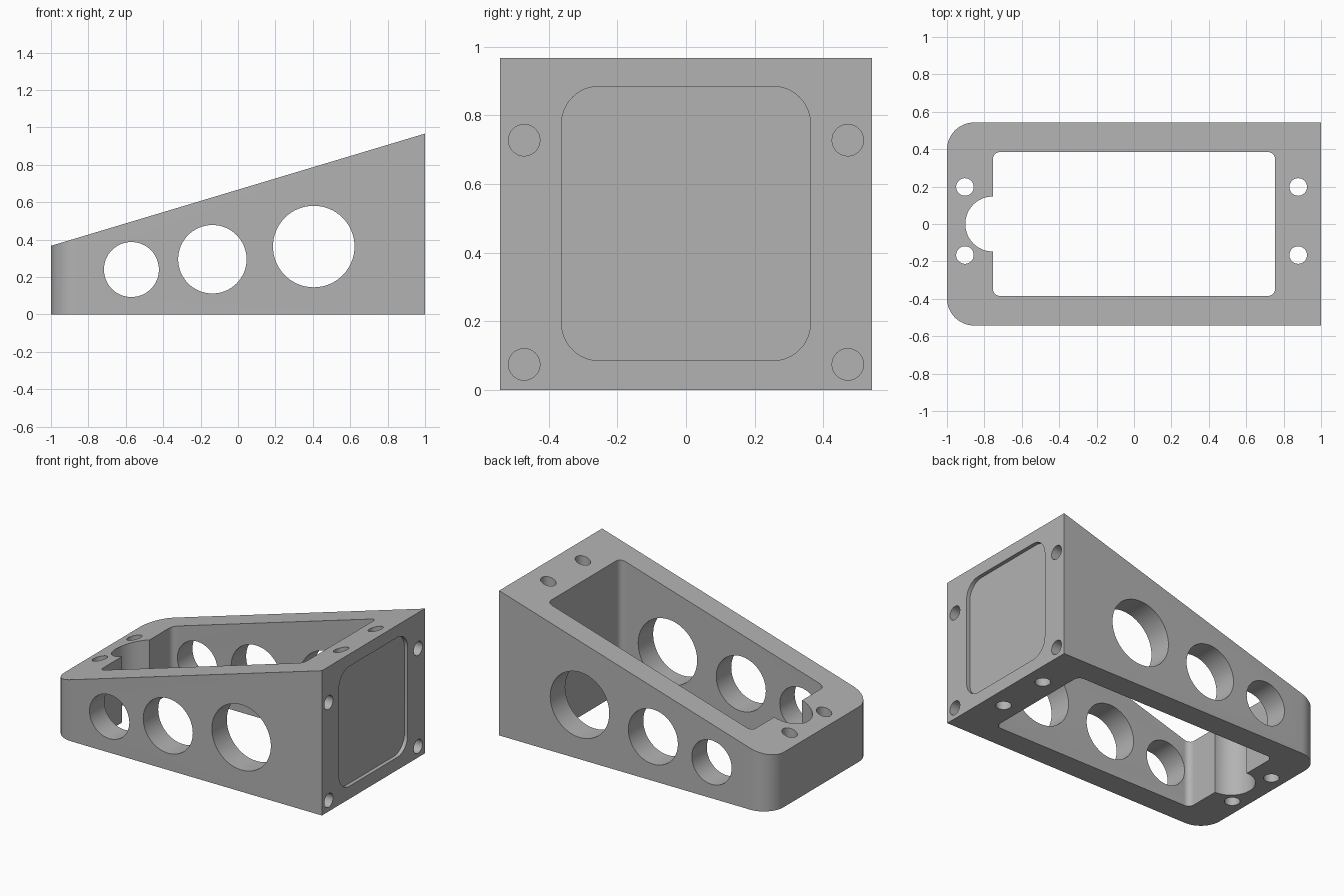
import bpy
import bmesh
from math import sin, cos, pi, radians
from mathutils import Vector

if "Cube" in bpy.data.objects:
    bpy.data.objects.remove(bpy.data.objects["Cube"])

HALF_W = 0.543
GREY = (0.45, 0.45, 0.45, 1)

metal = bpy.data.materials.new("plain grey")
metal.use_nodes = True
metal.diffuse_color = GREY
metal.node_tree.nodes["Principled BSDF"].inputs["Base Color"].default_value = GREY


def top_height(x):
    return 0.667 + 0.3 * x


def circle(cx, cy, r, n=64):
    return [(cx + r * cos(2 * pi * i / n), cy + r * sin(2 * pi * i / n)) for i in range(n)]


def rounded_rect(x0, x1, y0, y1, r_left, r_right, steps=12):
    """Counter-clockwise outline with separate radii for the two ends."""
    pts = []
    corners = ((x1, y1, r_right, -1, -1), (x0, y1, r_left, 1, -1),
               (x0, y0, r_left, 1, 1), (x1, y0, r_right, -1, 1))
    for k, (x, y, r, sx, sy) in enumerate(corners):
        if r == 0:
            pts.append((x, y))
            continue
        for i in range(steps + 1):
            a = pi / 2 * (k + i / steps)
            pts.append((x + sx * r + r * cos(a), y + sy * r + r * sin(a)))
    return pts


def prism(name, outline, axis, lo, hi):
    """Extrude a 2D outline from lo to hi along an axis."""
    place = {"x": lambda u, v, w: (w, u, v),
             "y": lambda u, v, w: (u, w, v),
             "z": lambda u, v, w: (u, v, w)}[axis]
    bm = bmesh.new()
    base = bm.faces.new([bm.verts.new(place(u, v, lo)) for u, v in outline])
    ext = bmesh.ops.extrude_face_region(bm, geom=[base])
    verts = [g for g in ext["geom"] if isinstance(g, bmesh.types.BMVert)]
    step = Vector(place(0, 0, hi - lo))
    bmesh.ops.translate(bm, verts=verts, vec=step)
    bmesh.ops.recalc_face_normals(bm, faces=bm.faces)
    mesh = bpy.data.meshes.new(name)
    bm.to_mesh(mesh)
    bm.free()
    mesh.materials.append(metal)
    obj = bpy.data.objects.new(name, mesh)
    bpy.context.collection.objects.link(obj)
    return obj


# Wedge body: rounded at the low end, square at the tall end
body = prism("wedge_block", rounded_rect(-1, 1, -HALF_W, HALF_W, 0.146, 0), "z", 0, 1)
for v in body.data.vertices:
    if v.co.z > 0.5:
        v.co.z = top_height(v.co.x)

cutters = []

# Open central pocket with a round relief at the low end
cutters.append(prism("pocket_cutter",
                     rounded_rect(-0.755, 0.755, -0.385, 0.385, 0.04, 0.04), "z", -0.2, 1.2))
cutters.append(prism("relief_cutter", circle(-0.755, 0, 0.147), "z", -0.3, 1.3))

# Vertical bolt holes
for x in (-0.904, 0.878):
    for y in (0.198, -0.166):
        cutters.append(prism("bolt_hole_cutter", circle(x, y, 0.047, 32), "z", -0.2, 1.2))

# Three growing lightening holes through both side walls
for x, z, r in ((-0.57, 0.24, 0.147), (-0.137, 0.295, 0.183), (0.405, 0.363, 0.218)):
    cutters.append(prism("side_hole_cutter", circle(x, z, r), "y", -0.8, 0.8))

# Shallow panel recess and four blind holes in the tall end
cutters.append(prism("recess_cutter",
                     rounded_rect(-0.363, 0.363, 0.085, 0.885, 0.11, 0.11), "x", 0.975, 1.2))
for y in (-0.472, 0.472):
    for z in (0.074, 0.728):
        cutters.append(prism("end_hole_cutter", circle(y, z, 0.046, 32), "x", 0.8, 1.2))

bpy.context.view_layer.objects.active = body
body.select_set(True)
for cutter in cutters:
    cutter.hide_render = True
    mod = body.modifiers.new("cut", "BOOLEAN")
    mod.operation = "DIFFERENCE"
    mod.solver = "EXACT"
    mod.object = cutter
    bpy.ops.object.modifier_apply(modifier=mod.name)
    bpy.data.objects.remove(cutter)

for other in bpy.context.selected_objects:
    other.select_set(other == body)
bpy.ops.object.shade_smooth_by_angle(angle=radians(30))
